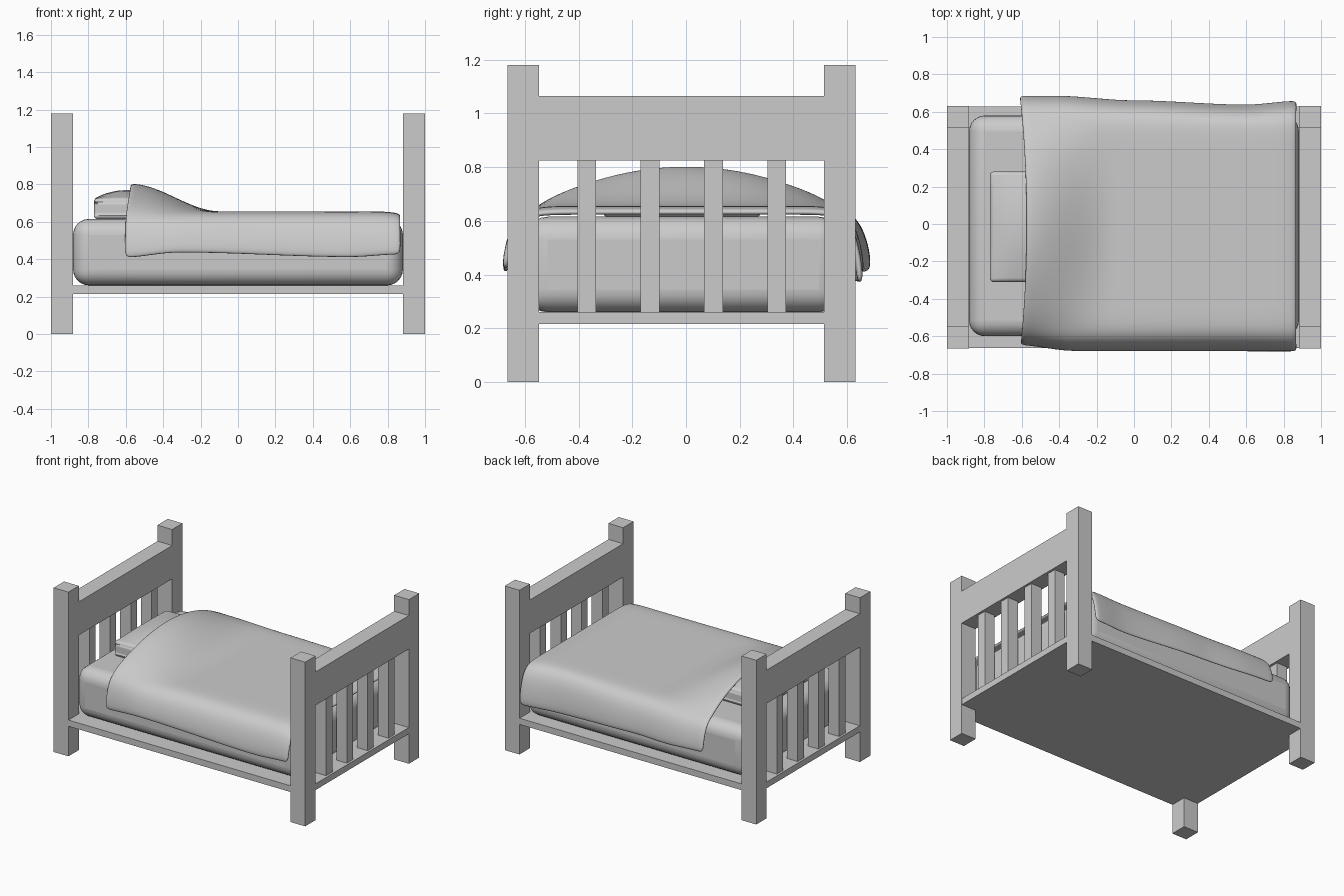
import bpy, bmesh, math

if "Cube" in bpy.data.objects:
    bpy.data.objects.remove(bpy.data.objects["Cube"])

YC = -0.0175  # centre line of the wooden frame


def finish(name, bm):
    me = bpy.data.meshes.new(name)
    bm.to_mesh(me)
    bm.free()
    ob = bpy.data.objects.new(name, me)
    bpy.context.collection.objects.link(ob)
    return ob


def box_mesh(x0, x1, y0, y1, z0, z1):
    bm = bmesh.new()
    bmesh.ops.create_cube(bm, size=1)
    for v in bm.verts:
        v.co = ((x0 + x1) / 2 + v.co.x * (x1 - x0),
                (y0 + y1) / 2 + v.co.y * (y1 - y0),
                (z0 + z1) / 2 + v.co.z * (z1 - z0))
    return bm


def box(name, *dims):
    return finish(name, box_mesh(*dims))


def smooth(ob, angle=40):
    bpy.ops.object.select_all(action='DESELECT')
    ob.select_set(True)
    bpy.context.view_layer.objects.active = ob
    bpy.ops.object.shade_smooth_by_angle(angle=math.radians(angle))


def bevel(ob, width, segments):
    m = ob.modifiers.new("rounding", 'BEVEL')
    m.width, m.segments, m.limit_method = width, segments, 'ANGLE'
    m.angle_limit = math.radians(40)


# Head and foot ends: posts, top rail and slats
for end, x0, x1 in (("head", -1.0, -0.883), ("foot", 0.883, 1.0)):
    for side, y0, y1 in (("front", -0.665, -0.547), ("back", 0.513, 0.63)):
        box(f"{end}_{side}_post", x0, x1, y0, y1, 0, 1.18)
    box(f"{end}_rail", x0, x1, -0.547, 0.513, 0.825, 1.065)
    xm = (x0 + x1) / 2
    for i in range(4):
        y = -0.369 + i * 0.2355
        box(f"{end}_slat_{i + 1}", xm - 0.042, xm + 0.042, y - 0.035, y + 0.035, 0.26, 0.825)

# Base board
box("base_board", -0.999, 0.999, -0.664, 0.629, 0.215, 0.26)

# Mattress
mattress = box("mattress", -0.882, 0.882, -0.6, 0.58, 0.26, 0.615)
bevel(mattress, 0.085, 6)
smooth(mattress)

# Pillow with a crowned top
bm = box_mesh(-0.77, -0.42, -0.31, 0.28, 0.615, 0.725)
bmesh.ops.subdivide_edges(bm, edges=bm.edges[:], cuts=5, use_grid_fill=True)
for v in bm.verts:
    if v.co.z > 0.72:
        u, w = (v.co.x + 0.595) / 0.175, (v.co.y + 0.015) / 0.295
        v.co.z += 0.045 * (1 - u * u) * (1 - w * w)
pillow = finish("pillow", bm)
bevel(pillow, 0.035, 4)
smooth(pillow)


# Blanket: draped cross-sections swept from head to foot
def lerp_pts(pts, x):
    for (a, p), (b, q) in zip(pts, pts[1:]):
        if x <= b:
            t = max(0, (x - a) / (b - a))
            t = t * t * (3 - 2 * t)
            return p + (q - p) * t
    return pts[-1][1]


FRONT_Y = [(-0.6, 0.65), (-0.3, 0.683), (0.87, 0.685)]
BACK_Y = [(-0.6, 0.69), (-0.4, 0.69), (0.0, 0.665), (0.6, 0.642), (0.87, 0.662)]
FRONT_Z = [(-0.6, 0.405), (-0.3, 0.435), (0.6, 0.41), (0.87, 0.425)]
BACK_Z = [(-0.6, 0.43), (-0.2, 0.41), (0.87, 0.37)]
TOP = [0, 0.1, 0.2, 0.3, 0.4, 0.48]
# share of the way outwards and downwards along the hanging side
HANG = [(0.36, 0.02), (0.6, 0.1), (0.77, 0.25), (0.88, 0.45), (0.96, 0.7), (1.0, 1.0)]


def bump(x, y):
    t = min(1, max(0, (-0.1 - x) / 0.47))
    return 0.15 * t * t * (3 - 2 * t) * max(0, 1 - (abs(y) / 0.57) ** 2)


def section(x):
    out = []
    top = 0.655 - 0.012 * max(0, (x - 0.75) / 0.12) ** 2
    for s, ys, zs in ((-1, FRONT_Y, FRONT_Z), (1, BACK_Y, BACK_Z)):
        yo, zo = lerp_pts(ys, x), lerp_pts(zs, x)
        side = [(s * y, top + bump(x, y)) for y in TOP]
        for a, b in HANG:
            y = 0.48 + (yo - 0.48) * a
            side.append((s * y, top - (top - zo) * b + bump(x, y)))
        out = side[::-1] if s < 0 else out + side[1:]
    return out


bm = bmesh.new()
rows = []
N = 30
for i in range(N + 1):
    x = -0.575 + 1.445 * i / N
    row = []
    for y, z in section(x):
        # the head edge slants outwards towards the hem
        flare = 0.035 * (abs(y) / 0.67) ** 2 * (1 - i / N) ** 4
        row.append(bm.verts.new((x - flare, y, z)))
    rows.append(row)
for r, q in zip(rows, rows[1:]):
    for j in range(len(r) - 1):
        bm.faces.new((r[j], q[j], q[j + 1], r[j + 1]))
blanket = finish("blanket", bm)
m = blanket.modifiers.new("thickness", 'SOLIDIFY')
m.thickness, m.offset = 0.025, -1
m = blanket.modifiers.new("softness", 'SUBSURF')
m.levels = m.render_levels = 2
smooth(blanket, 60)
